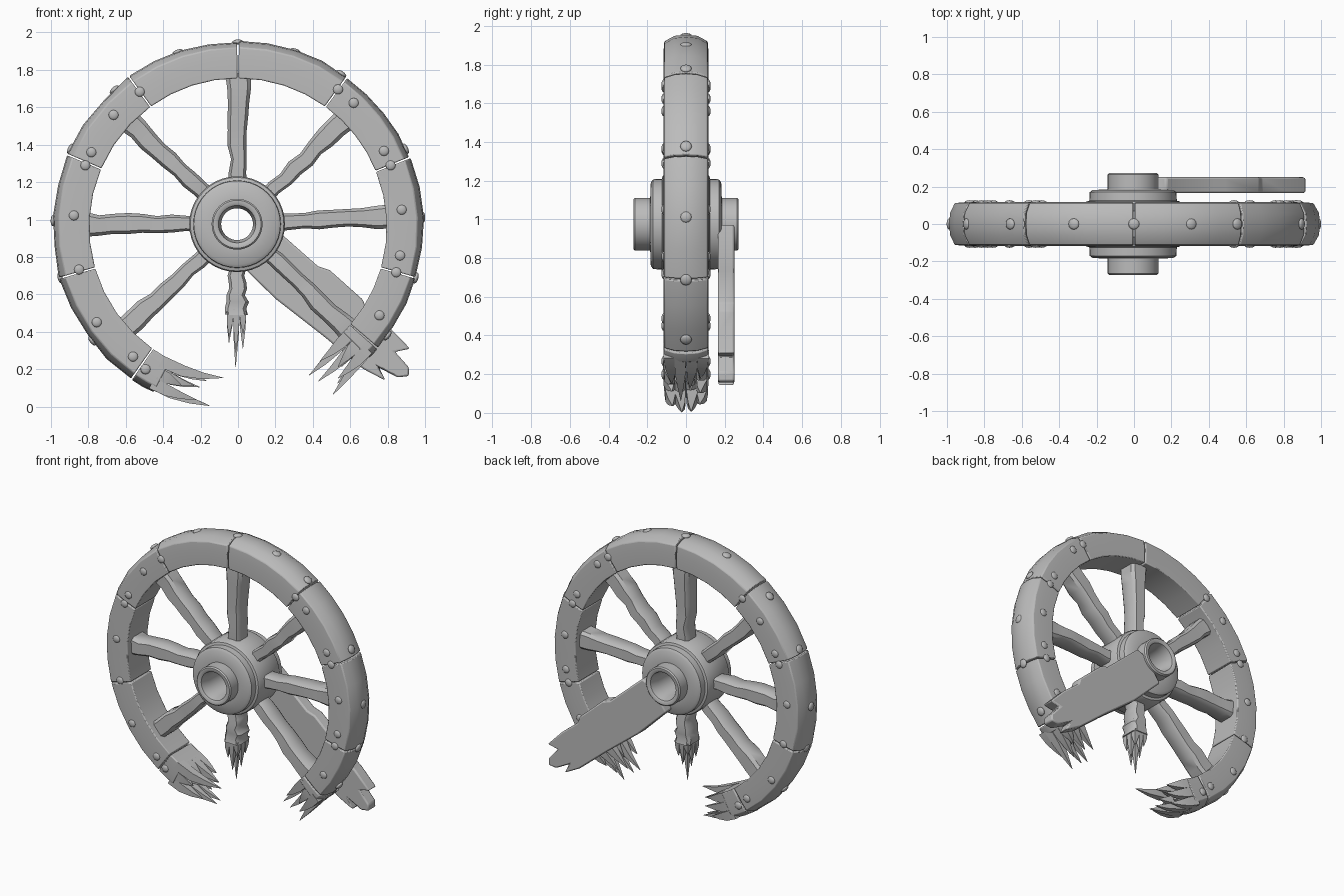
import bpy, bmesh, math, random
from mathutils import Vector, Matrix

random.seed(4)
if "Cube" in bpy.data.objects:
    bpy.data.objects.remove(bpy.data.objects["Cube"])

CZ = 0.96            # wheel centre height
R_IN, R_OUT = 0.795, 0.985
HALF = 0.115         # half rim thickness

mat = bpy.data.materials.new("worn grey")
mat.use_nodes = True
grey = (0.5, 0.5, 0.5, 1)
mat.diffuse_color = grey
mat.node_tree.nodes["Principled BSDF"].inputs["Base Color"].default_value = grey


def finish(bm, name, bevel=0.0, angle=35):
    bmesh.ops.recalc_face_normals(bm, faces=bm.faces)
    mesh = bpy.data.meshes.new(name)
    bm.to_mesh(mesh)
    bm.free()
    obj = bpy.data.objects.new(name, mesh)
    bpy.context.collection.objects.link(obj)
    mesh.materials.append(mat)
    if bevel:
        mod = obj.modifiers.new("worn_edges", "BEVEL")
        mod.width, mod.segments, mod.limit_method = bevel, 2, "ANGLE"
    bpy.ops.object.select_all(action="DESELECT")
    obj.select_set(True)
    bpy.context.view_layer.objects.active = obj
    bpy.ops.object.shade_smooth_by_angle(angle=math.radians(angle))
    return obj


def loft(bm, rings, loop=False):
    """Skin a list of point rings, capped unless the list loops."""
    vs = [[bm.verts.new(p) for p in ring] for ring in rings]
    n = len(vs[0])
    pairs = list(zip(vs, vs[1:])) + ([(vs[-1], vs[0])] if loop else [])
    for a, b in pairs:
        for i in range(n):
            j = (i + 1) % n
            bm.faces.new((a[i], a[j], b[j], b[i]))
    if not loop:
        bm.faces.new(vs[0])
        bm.faces.new(vs[-1])


def polar(r, deg, y=0.0):
    a = math.radians(deg)
    return Vector((r * math.cos(a), y, CZ + r * math.sin(a)))


def jit(s):
    return random.uniform(-s, s)


# Rim pieces: crowned section swept between joint angles
def rim_piece(name, a0, a1):
    bm = bmesh.new()
    steps = max(2, round(abs(a1 - a0) / 9))
    rings = []
    for i in range(steps + 1):
        a = a0 + (a1 - a0) * i / steps
        wear = jit(0.006)
        section = [(R_IN, -HALF), (0.9, -HALF - 0.002), (R_OUT - 0.025, -HALF + 0.003),
                   (R_OUT + wear, -0.06), (R_OUT + 0.006 + wear, 0), (R_OUT + wear, 0.06),
                   (R_OUT - 0.025, HALF - 0.003), (0.9, HALF + 0.002), (R_IN, HALF)]
        rings.append([polar(r, a, y) for r, y in section])
    loft(bm, rings)
    return finish(bm, name, 0.006, 30)


joints = [-41, -16, 22, 54, 90, 126, 157, 196, 235]
for k, (a, b) in enumerate(zip(joints, joints[1:])):
    rim_piece(f"rim_piece_{k + 1}", a + 0.25, b - 0.25)
rim_piece("rim_stub_left", 235.25, 243)
rim_piece("rim_stub_right", -45, -41.25)


# Broken rim ends: curved, tapering splinters
def rim_splinters(name, start, sign, tips):
    bm = bmesh.new()
    rows, cols = 3, 4
    for i in range(rows):
        for j in range(cols):
            r0 = R_IN + (R_OUT - R_IN) * i / rows
            r1 = R_IN + (R_OUT - R_IN) * (i + 1) / rows
            y0 = -HALF + 2 * HALF * j / cols
            y1 = y0 + 2 * HALF / cols
            reach, tip_r = tips[(i * cols + j) % len(tips)]
            rc, yc = (r0 + r1) / 2, (y0 + y1) / 2
            rings = []
            for t, s in ((-0.1, 1), (0.3, 0.95), (0.65, 0.55), (1, 0.04)):
                c = rc + (tip_r - rc) * max(t, 0) ** 1.5
                h, w = (r1 - r0) / 2 * s, (y1 - y0) / 2 * s
                yy = yc * (1 - 0.15 * max(t, 0)) + jit(0.004)
                ang = start + sign * reach * t
                rings.append([polar(c - h, ang, yy - w), polar(c + h, ang, yy - w),
                              polar(c + h, ang, yy + w), polar(c - h, ang, yy + w)])
            loft(bm, rings)
    return finish(bm, name, 0, 40)


rim_splinters("rim_splinters_left", 242.5, 1,
              [(22, 0.81), (9, 0.83), (16, 0.84), (12, 0.82),
               (8, 0.9), (12, 0.88), (7, 0.9), (14, 0.88),
               (14, 0.95), (18.5, 0.968), (18, 0.965), (12, 0.95)])
rim_splinters("rim_splinters_right", -44.5, -1,
              [(14, 0.84), (20, 0.88), (12, 0.85), (17, 0.86),
               (10, 0.92), (18, 0.93), (9, 0.93), (14, 0.92),
               (12, 0.97), (16, 1.03), (13, 0.99), (9, 0.97)])


# Spokes: chamfered beams with worn, uneven sections
def beam_ring(w, d, c=0.3):
    x, y = w * (1 - c), d * (1 - c)
    return [(-x, -d), (x, -d), (w, -y), (w, y), (x, d), (-x, d), (-w, y), (-w, -y)]


def spoke(name, deg, length=0.82, splintered=False):
    bm = bmesh.new()
    out = (polar(1, deg) - polar(0, deg))
    side = Vector((-out.z, 0, out.x))
    rings = []
    n = 9
    for i in range(n):
        t = i / (n - 1)
        r = 0.2 + (length - 0.2) * t
        flare = 0.044 + 0.02 * t * t + jit(0.005)
        off = 0 if i in (0, n - 1) else jit(0.007)
        rings.append([Vector((0, 0, CZ + 0.01 * (1 - t))) + out * r + side * (x + off) + Vector((0, y, 0))
                      for x, y in beam_ring(flare, 0.06 + 0.008 * t + jit(0.005))])
    loft(bm, rings)
    if splintered:
        for k, reach in enumerate((0.12, 0.2, 0.1, 0.15, 0.28, 0.18, 0.08, 0.14, 0.1)):
            cx, cy = (k % 3 - 1) * 0.034, (k // 3 - 1) * 0.044
            parts = []
            for t, s in ((-0.15, 1), (0.4, 0.75), (1, 0.05)):
                p = Vector((0, 0, CZ)) + out * (length + reach * t)
                parts.append([p + side * (cx * (1 + 0.1 * t) + a * 0.019 * s) + Vector((0, cy + b * 0.022 * s, 0))
                              for a, b in ((-1, -1), (1, -1), (1, 1), (-1, 1))])
            loft(bm, parts)
    return finish(bm, name, 0, 40)


for k, deg in enumerate((90, 45, 4, -43, 222, 179, 136)):
    spoke(f"spoke_{k + 1}", deg)
spoke("broken_spoke", 269, 0.47, True)

# Hub: one turned profile with a through bore
half_profile = [(0.085, 0.2), (0.1, 0.265), (0.112, 0.272), (0.128, 0.272), (0.136, 0.264), (0.136, 0.185),
                (0.215, 0.182), (0.232, 0.17), (0.234, 0.125), (0.25, 0.12), (0.256, 0.11)]
profile = half_profile + [(r, -y) for r, y in reversed(half_profile)]
bm = bmesh.new()
loft(bm, [[Vector((r * math.cos(a) - 0.005, y, 0.975 + r * math.sin(a))) for r, y in profile]
          for a in (math.tau * i / 40 for i in range(40))], loop=True)
finish(bm, "hub", 0, 35)

# Loose broken plank leaning behind the wheel
outline = [(0.0, -0.13), (0.3, -0.15), (0.62, -0.135), (0.9, -0.13), (1.03, -0.1), (0.96, -0.07),
           (1.07, -0.045), (1.11, 0.0), (1.08, 0.035), (0.97, 0.05), (1.02, 0.115), (0.86, 0.13),
           (0.7, 0.125), (0.66, 0.15), (0.42, 0.155), (0.36, 0.13), (0.02, 0.135), (-0.02, 0.05)]
along, across = Vector((0.76, 0, -0.65)), Vector((0.65, 0, 0.76))
bm = bmesh.new()
loft(bm, [[Vector((0.07, y, 0.885)) + along * u + across * v for u, v in outline] for y in (0.165, 0.25)])
finish(bm, "loose_plank", 0.01, 35)


# Rivets: flattened domes on both faces and on the tread
def rivet(bm, pos, normal, size=0.027):
    rot = normal.to_track_quat("Z", "Y").to_matrix().to_4x4()
    m = Matrix.Translation(pos) @ rot @ Matrix.Diagonal((1, 1, 0.45, 1))
    bmesh.ops.create_uvsphere(bm, u_segments=12, v_segments=8, radius=size, matrix=m)


bm = bmesh.new()
for deg in (54, 47, 27.5, 22, 6, -10, -16, -32, 126, 138, 153, 158, 176, 195, 214, 231, 237):
    r = 0.9 + jit(0.012) if 30 < deg % 180 < 150 else 0.88
    for s in (-1, 1):
        rivet(bm, polar(r, deg, s * HALF), Vector((0, s, 0)))
for deg in (90, 72, 56, 25, 3, -16, -36, 109, 132, 155, 178, 196, 218):
    rivet(bm, polar(R_OUT + 0.004, deg), polar(1, deg) - polar(0, deg), 0.03)
finish(bm, "rivets", 0, 60)
